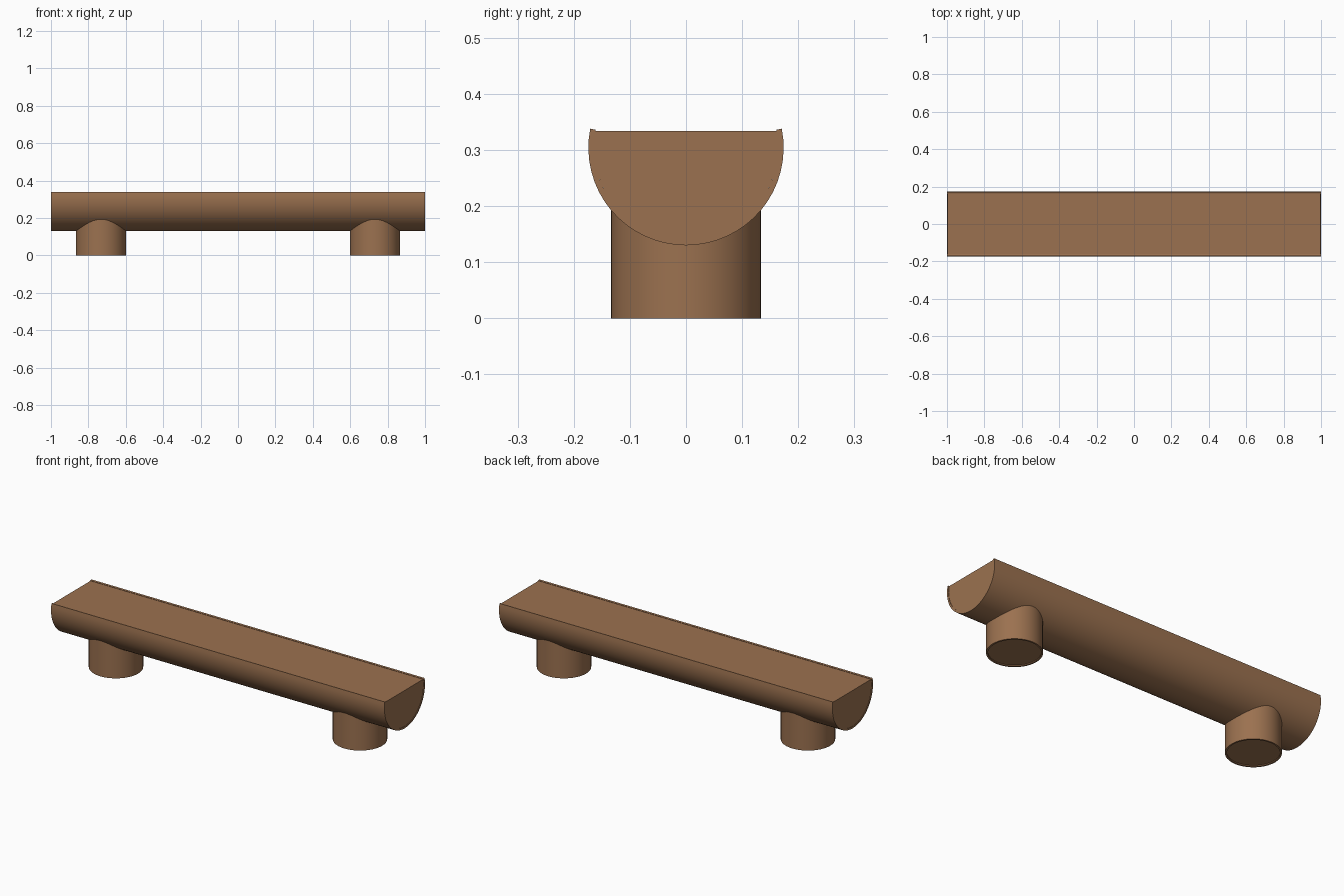
import bpy, bmesh, math

if "Cube" in bpy.data.objects:
    bpy.data.objects.remove(bpy.data.objects["Cube"])

brown = bpy.data.materials.new("brown wood")
brown.diffuse_color = (0.33, 0.167, 0.08, 1)
brown.use_nodes = True
brown.node_tree.nodes["Principled BSDF"].inputs["Base Color"].default_value = brown.diffuse_color

CZ = 0.304          # height of the log's axis
R_OUT, R_IN = 0.174, 0.164


def finish(name, bm):
    bmesh.ops.recalc_face_normals(bm, faces=bm.faces)
    me = bpy.data.meshes.new(name)
    bm.to_mesh(me)
    bm.free()
    me.materials.append(brown)
    ob = bpy.data.objects.new(name, me)
    bpy.context.collection.objects.link(ob)
    bpy.ops.object.select_all(action='DESELECT')
    ob.select_set(True)
    bpy.context.view_layer.objects.active = ob
    bpy.ops.object.shade_smooth_by_angle(angle=math.radians(30))
    return ob


def arc(r, tip_deg, n=32):
    # lower arc in the (y, z) plane, running from one rim to the other
    a0, a1 = math.radians(-180 - tip_deg), math.radians(tip_deg)
    return [(r * math.cos(a0 + (a1 - a0) * i / n),
             CZ + r * math.sin(a0 + (a1 - a0) * i / n)) for i in range(n + 1)]


def extrude_x(name, profile, half, strips=None):
    bm = bmesh.new()
    rows = [[bm.verts.new((x, y, z)) for y, z in profile] for x in (-half, half)]
    n = len(profile)
    for i in range(n):
        j = (i + 1) % n
        bm.faces.new((rows[0][i], rows[0][j], rows[1][j], rows[1][i]))
    for row in rows:
        if strips:      # curved shell end, made of quads
            for i in range(strips):
                bm.faces.new((row[i], row[i + 1], row[n - 2 - i], row[n - 1 - i]))
        else:
            bm.faces.new(row)
    return finish(name, bm)


# seat: bark shell with raised rims around a flat-topped core
extrude_x("seat_bark", arc(R_OUT, 11.2) + arc(R_IN, 11.2)[::-1], 1.0, strips=32)
extrude_x("seat_core", arc(R_IN, math.degrees(math.asin(0.03 / R_IN))), 0.998)


def leg(side, x):
    # bark tube and slightly recessed core
    r, t, top, n = 0.134, 0.009, 0.2, 40
    bm = bmesh.new()
    loops = []
    for rad, z in ((r - t, top), (r, top), (r, 0), (r - t, 0)):
        loops.append([bm.verts.new((x + rad * math.cos(math.tau * i / n),
                                    rad * math.sin(math.tau * i / n), z))
                      for i in range(n)])
    for k in range(4):
        a, b = loops[k], loops[(k + 1) % 4]
        for i in range(n):
            j = (i + 1) % n
            bm.faces.new((a[i], a[j], b[j], b[i]))
    finish(side + "_leg_bark", bm)

    bm = bmesh.new()
    bmesh.ops.create_cone(bm, cap_ends=True, segments=n, radius1=r - t,
                          radius2=r - t, depth=top - 0.005)
    bmesh.ops.translate(bm, verts=bm.verts, vec=(x, 0, (top + 0.005) / 2))
    finish(side + "_leg_core", bm)


leg("left", -0.732)
leg("right", 0.732)
